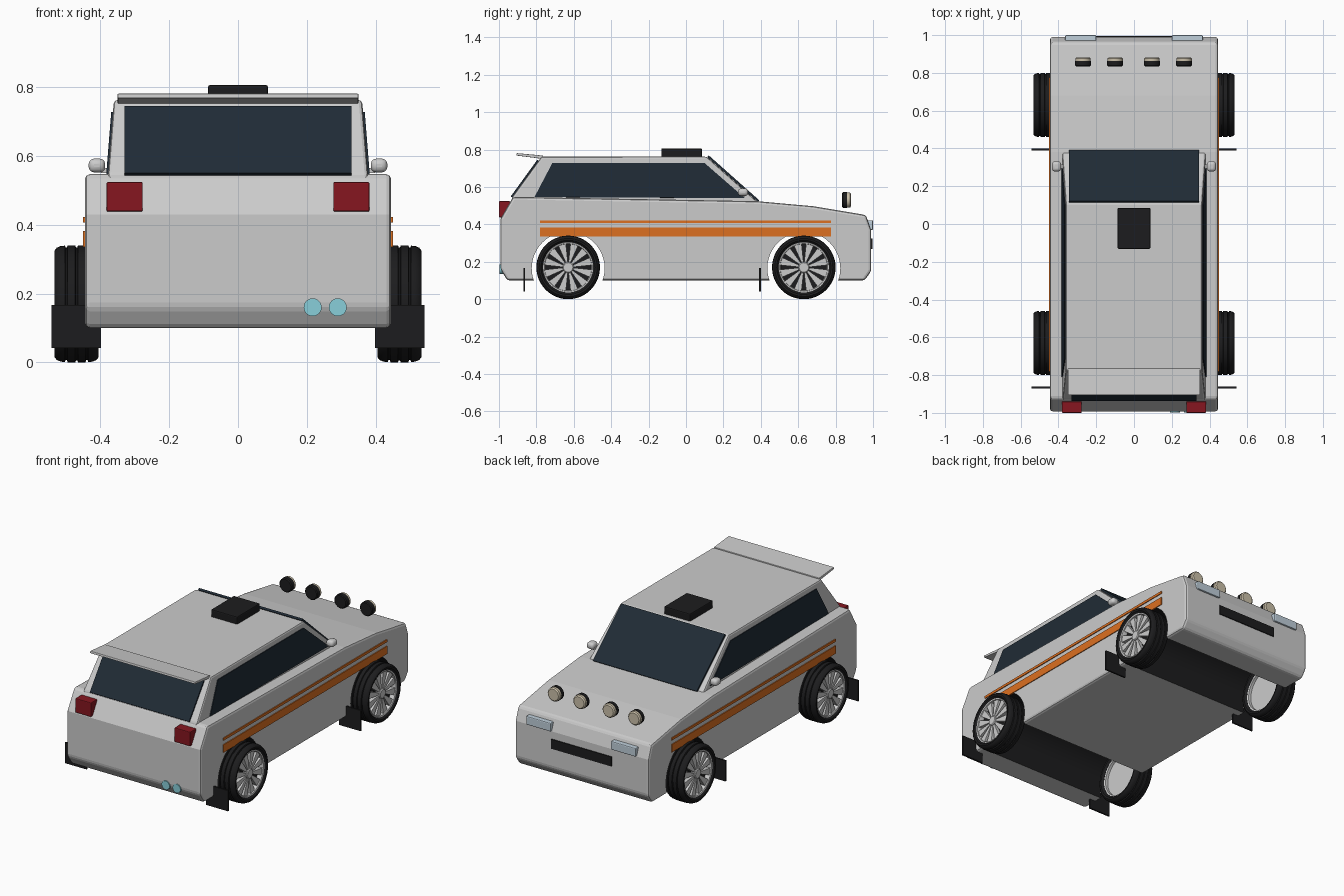
import bpy, bmesh, math
from mathutils import Vector

if "Cube" in bpy.data.objects:
    bpy.data.objects.remove(bpy.data.objects["Cube"])


def mat(name, r, g, b):
    m = bpy.data.materials.new(name)
    m.diffuse_color = (r, g, b, 1)
    m.use_nodes = True
    m.node_tree.nodes["Principled BSDF"].inputs["Base Color"].default_value = m.diffuse_color
    return m


WHITE = mat("white_paint", .78, .79, .8)
BLACK = mat("black", .012, .012, .013)
GLASS = mat("dark_glass", .014, .024, .036)
ORANGE = mat("orange", .72, .16, .015)
RED = mat("red", .24, .008, .014)
CYAN = mat("pipe_blue", .25, .62, .7)
LAMP = mat("headlight_glass", .52, .62, .7)
CREAM = mat("cream_lens", .6, .53, .4)
SILVER = mat("silver", .7, .7, .7)


def finish(name, bm, m, smooth=False, bevel=0, segments=2):
    bmesh.ops.recalc_face_normals(bm, faces=bm.faces)
    me = bpy.data.meshes.new(name)
    bm.to_mesh(me)
    bm.free()
    me.materials.append(m)
    ob = bpy.data.objects.new(name, me)
    bpy.context.collection.objects.link(ob)
    if bevel:
        b = ob.modifiers.new("bevel", 'BEVEL')
        b.width, b.segments, b.limit_method = bevel, segments, 'ANGLE'
    if smooth:
        bpy.ops.object.select_all(action='DESELECT')
        ob.select_set(True)
        bpy.context.view_layer.objects.active = ob
        bpy.ops.object.shade_smooth_by_angle(angle=math.radians(35))
    return ob


def loft(name, a, b, m, **kw):
    """Solid between two matching outlines."""
    bm = bmesh.new()
    va, vb = [bm.verts.new(p) for p in a], [bm.verts.new(p) for p in b]
    n = len(va)
    bm.faces.new(va)
    bm.faces.new(vb[::-1])
    for i in range(n):
        j = (i + 1) % n
        bm.faces.new((va[i], vb[i], vb[j], va[j]))
    return finish(name, bm, m, **kw)


def panel(name, pts, t, m, **kw):
    """Flat outline given thickness t about its own plane."""
    p = [Vector(q) for q in pts]
    nrm = (p[1] - p[0]).cross(p[2] - p[0]).normalized() * t / 2
    return loft(name, [q + nrm for q in p], [q - nrm for q in p], m, **kw)


def box(name, x, y, z, m, **kw):
    lo = [(x[0], y[0], z[0]), (x[1], y[0], z[0]), (x[1], y[1], z[0]), (x[0], y[1], z[0])]
    return loft(name, lo, [(q[0], q[1], z[1]) for q in lo], m, **kw)


def lathe(name, prof, centre, axis, m, n=48, closed=False, sign=1):
    """Spin (offset, radius) points about the x or y axis."""
    bm = bmesh.new()
    rings = []
    for o, r in prof:
        ring = []
        for i in range(n):
            a = 2 * math.pi * i / n
            u, w = r * math.cos(a), r * math.sin(a)
            d = (o * sign, u, w) if axis == 'x' else (u, o * sign, w)
            ring.append(bm.verts.new(Vector(centre) + Vector(d)))
        rings.append(ring)
    pairs = list(zip(rings, rings[1:]))
    if closed:
        pairs.append((rings[-1], rings[0]))
    else:
        bm.faces.new(rings[0])
        bm.faces.new(rings[-1])
    for a, b in pairs:
        for i in range(n):
            j = (i + 1) % n
            bm.faces.new((a[i], a[j], b[j], b[i]))
    return finish(name, bm, m, smooth=True)


# Lower body
side = [(-.955, .10), (-.992, .16), (-.992, .43), (-.925, .547), (.38, .524), (.68, .497),
        (.962, .45), (.99, .37), (.99, .15), (.955, .10)]
body = loft("body", [(-.445, y, z) for y, z in side], [(.445, y, z) for y, z in side],
            WHITE, bevel=.014)

# Wheel arches cut right through the body
for label, y in (("rear", -.63), ("front", .63)):
    cut = lathe(label + "_arch_cutter", [(-.6, .195), (.6, .195)], (0, y, .165), 'x', BLACK)
    cut.hide_render = True
    cut.display_type = 'WIRE'
    mod = body.modifiers.new(label + "_arch", 'BOOLEAN')
    mod.operation, mod.object, mod.solver = 'DIFFERENCE', cut, 'EXACT'
    mod.material_mode = 'TRANSFER'


# Cabin, narrowing slightly to the roof
def half(z):
    return .378 - (z - .545) * .08


cab = [(-.93, .5), (-.93, .545), (-.772, .762), (.11, .762), (.38, .522), (.38, .5)]
loft("cabin", [(-half(z), y, z) for y, z in cab], [(half(z), y, z) for y, z in cab],
     WHITE, bevel=.01)

# Windows
panel("windscreen", [(-.345, .388, .524), (.345, .388, .524), (.345, .118, .764), (-.345, .118, .764)],
      .012, GLASS)
panel("rear_window", [(-.33, -.932, .546), (.33, -.932, .546), (.33, -.79, .742), (-.33, -.79, .742)],
      .012, GLASS)
win = [(-.81, .546), (-.715, .727), (.10, .727), (.315, .54)]
for s, tag in ((1, "right"), (-1, "left")):
    panel(tag + "_side_window", [(s * (half(z) + .001), y, z) for y, z in win], .008, GLASS)
    # Side stripes
    for label, z in (("wide", (.335, .382)), ("thin", (.407, .422))):
        box(f"{tag}_{label}_stripe", sorted((s * .44, s * .45)), (-.78, .775), z, ORANGE)
    # Door mirror
    box(tag + "_mirror", sorted((s * .386, s * .434)), (.278, .332), (.552, .592), WHITE,
        bevel=.016, segments=3, smooth=True)
    box(tag + "_mirror_stem", sorted((s * .36, s * .4)), (.295, .315), (.55, .565), WHITE)
    # Lights
    box(tag + "_tail_light", sorted((s * .277, s * .382)), (-1, -.94), (.438, .524), RED, bevel=.004)
    box(tag + "_headlight", sorted((s * .2, s * .365)), (.96, 1), (.37, .422), LAMP, bevel=.006)
    # Mud flaps
    for label, y in (("rear", -.865), ("front", .395)):
        box(f"{tag}_{label}_mud_flap", sorted((s * .398, s * .542)), (y - .005, y + .005),
            (.042, .166), BLACK)

# Grille, roof vent and spoiler
box("grille", (-.2, .2), (.96, .996), (.268, .325), BLACK)
box("roof_vent", (-.087, .087), (-.132, .085), (.755, .806), BLACK, bevel=.006)
sp = [(-.765, .75), (-.765, .768), (-.905, .781), (-.907, .768)]
loft("spoiler", [(-.35, y, z) for y, z in sp], [(.35, y, z) for y, z in sp], WHITE, bevel=.003)

# Exhaust tips
for i, x in enumerate((.217, .29)):
    lathe(f"exhaust_{i + 1}", [(-.998, .026), (-.94, .026)], (x, 0, .16), 'y', CYAN, n=24)

# Bonnet spot lamps
for i, x in enumerate((-.27, -.1, .095, .265)):
    lathe(f"spot_lamp_{i + 1}", [(.835, .037), (.84, .042), (.862, .043)], (x, 0, .53), 'y', BLACK, n=24)
    lathe(f"spot_lens_{i + 1}", [(.86, .041), (.876, .041), (.882, .034)], (x, 0, .53), 'y', CREAM, n=24)

# Wheels
edge = [(.05, .134), (.062, .145), (.064, .155), (.058, .163), (.046, .168)]
tread = [(.034, .169), (.032, .163), (.028, .163), (.026, .17), (.004, .17), (.002, .164)]
outer = edge + tread
tyre = outer + [(-x, r) for x, r in outer[::-1]]
for s, tag in ((1, "right"), (-1, "left")):
    for label, y in (("rear", -.63), ("front", .63)):
        c = Vector((s * .469, y, .17))
        nm = f"{tag}_{label}_"
        lathe(nm + "tyre", tyre, c, 'x', BLACK, closed=True, sign=s)
        lathe(nm + "rim", [(.05, .136), (.054, .134), (.052, .127), (.03, .122), (-.045, .126),
                           (-.05, .136)], c, 'x', SILVER, closed=True, sign=s)
        lathe(nm + "rim_shadow", [(.02, .124), (.024, .124)], c, 'x', BLACK, sign=s)
        lathe(nm + "rim_back", [(-.03, .124), (.019, .06)], c, 'x', SILVER, sign=s)
        lathe(nm + "hub", [(.02, .03), (.05, .03), (.054, .025)], c, 'x', SILVER, n=24, sign=s)
        # Twelve tapered spokes
        bm = bmesh.new()
        for k in range(12):
            a = 2 * math.pi * (k + .5) / 12
            d, t = Vector((0, math.cos(a), math.sin(a))), Vector((0, -math.sin(a), math.cos(a)))
            flat = [d * .024 - t * .005, d * .128 - t * .021, d * .128 + t * .021, d * .024 + t * .005]
            lo = [bm.verts.new(c + q + Vector((s * .022, 0, 0))) for q in flat]
            hi = [bm.verts.new(c + q + Vector((s * .046, 0, 0))) for q in flat]
            bm.faces.new(lo)
            bm.faces.new(hi)
            for i in range(4):
                j = (i + 1) % 4
                bm.faces.new((lo[i], lo[j], hi[j], hi[i]))
        finish(nm + "spokes", bm, SILVER)
